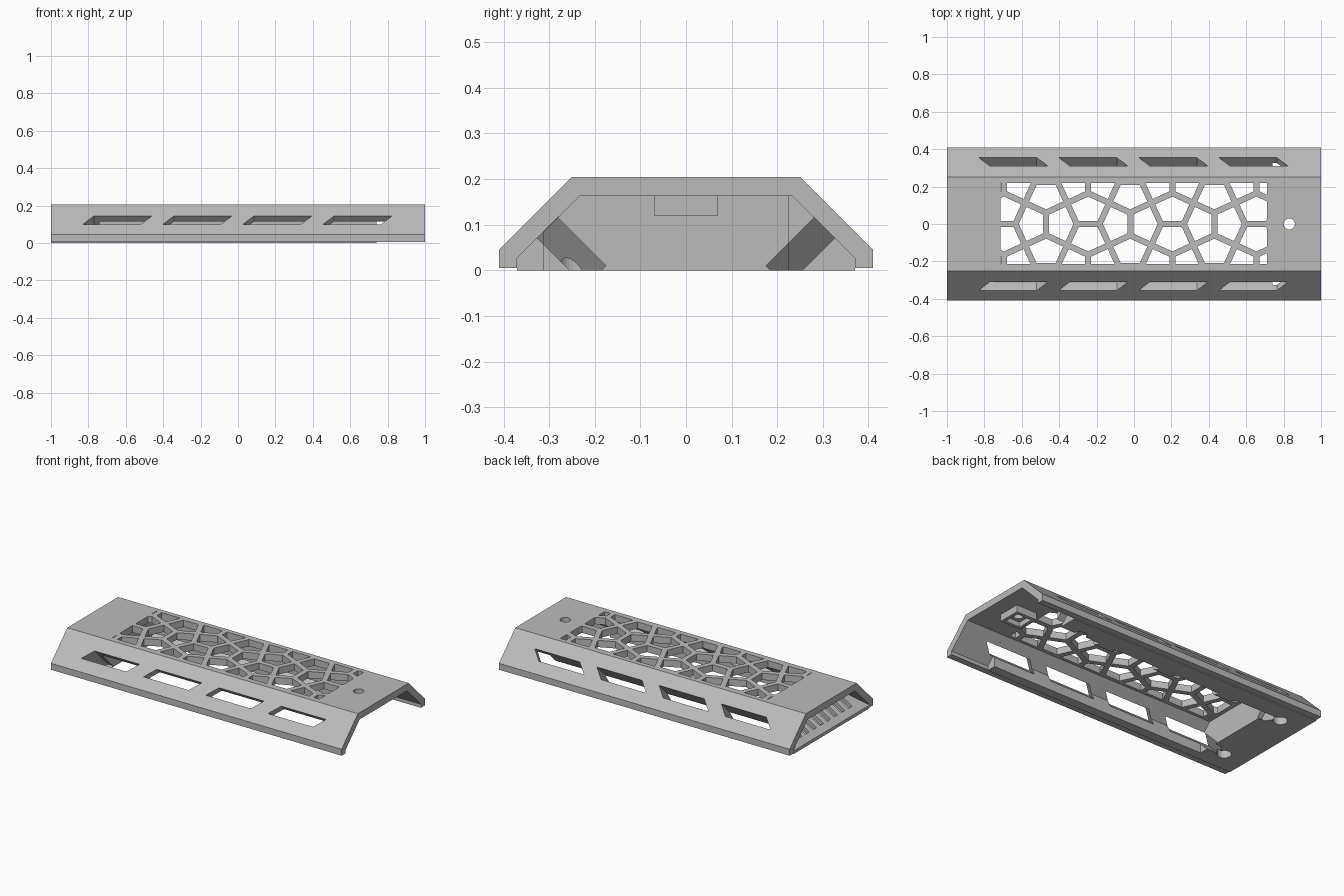
import bpy, bmesh, math
from mathutils import Vector

cube = bpy.data.objects.get("Cube")
if cube:
    bpy.data.objects.remove(cube, do_unlink=True)

# Single plain grey
grey = bpy.data.materials.new("plain_grey")
grey.use_nodes = True
colour = (0.5, 0.5, 0.5, 1)
grey.diffuse_color = colour
grey.node_tree.nodes["Principled BSDF"].inputs["Base Color"].default_value = colour


def make(name, solids):
    """Object made of prisms; each solid is a (start ring, end ring) pair."""
    bm = bmesh.new()
    for ring_a, ring_b in solids:
        a = [bm.verts.new(p) for p in ring_a]
        b = [bm.verts.new(p) for p in ring_b]
        bm.faces.new(a)
        bm.faces.new(b[::-1])
        for i in range(len(a)):
            j = (i + 1) % len(a)
            bm.faces.new((a[j], a[i], b[i], b[j]))
    bmesh.ops.recalc_face_normals(bm, faces=bm.faces)
    mesh = bpy.data.meshes.new(name)
    bm.to_mesh(mesh)
    bm.free()
    mesh.materials.append(grey)
    ob = bpy.data.objects.new(name, mesh)
    bpy.context.collection.objects.link(ob)
    return ob


def prism(ring, offset):
    ring = [Vector(p) for p in ring]
    return ring, [p + Vector(offset) for p in ring]


def along_x(profile, x0, x1):
    return prism([(x0, y, z) for y, z in profile], (x1 - x0, 0, 0))


def along_z(outline, z0, z1):
    return prism([(x, y, z0) for x, y in outline], (0, 0, z1 - z0))


def rect(x0, x1, y0, y1):
    return [(x0, y0), (x1, y0), (x1, y1), (x0, y1)]


def circle(x, y, r, n=32):
    return [(x + r * math.cos(math.tau * i / n), y + r * math.sin(math.tau * i / n))
            for i in range(n)]


def combine(target, name, solids, operation="DIFFERENCE"):
    tool = make(name, solids)
    tool.hide_render = True
    mod = target.modifiers.new(name, "BOOLEAN")
    mod.object, mod.operation, mod.solver = tool, operation, "EXACT"
    bpy.context.view_layer.objects.active = target
    bpy.ops.object.modifier_apply(modifier=name)
    bpy.data.objects.remove(tool, do_unlink=True)


def mirrored(half):
    return half + [(-y, z) for y, z in reversed(half)]


# Trapezoid cover with a solid core that sits slightly lower
CEIL, TOP, BASE = 0.163, 0.205, 0.005
outer = mirrored([(0.41, BASE), (0.41, 0.045), (0.25, TOP)])
inner = mirrored([(0.37, -0.1), (0.37, 0.027), (0.233, CEIL)])
cover = make("vented_cover", [along_x(outer, -1, 1)])
core = mirrored([(0.37, 0), (0.37, 0.02)])
combine(cover, "core", [along_x(core, -1, 0.74)], "UNION")

# Hollow open end, and the offset pocket under the lattice
combine(cover, "open_end", [along_x(inner, 0.74, 1.1)])
pocket = [(-0.312, -0.1), (0.225, -0.1), (0.225, CEIL), (-0.233, CEIL), (-0.312, 0.084)]
combine(cover, "pocket", [along_x(pocket, -0.74, 0.78)])

# Sloping ramp in the other end, with grooves running up it
SLOPE = 0.24 / 0.143


def ramp_x(z):
    return -1 + (z - 0.02) * SLOPE


mouth = mirrored([(0.37, 0.02), (0.37, 0.027), (0.233, CEIL)])
combine(cover, "ramp", [([(-1.1, y, z) for y, z in mouth],
                         [(ramp_x(z), y, z) for y, z in mouth])])
grooves = []
for i in range(8):
    y = (i - 3.5) * 0.07
    low, high, depth = 0.045, 0.135, 0.025
    side = [(ramp_x(low), low - depth), (ramp_x(high), high - depth),
            (ramp_x(high), high + 0.01), (ramp_x(low), low + 0.01)]
    grooves.append(prism([(x, y - 0.018, z) for x, z in side], (0, 0.036, 0)))
combine(cover, "grooves", grooves)

# Slanted slots cut square to both sloping sides
slots = []
for s in (-1, 1):
    for i in range(4):
        x = -0.83 + 0.428 * i
        ring = [(x, 0.355, 0.1), (x + 0.31, 0.355, 0.1),
                (x + 0.37, 0.31, 0.145), (x + 0.06, 0.31, 0.145)]
        ring = [(px, s * (py + 0.02), pz + 0.02) for px, py, pz in ring]
        slots.append(prism(ring, (0, -s * 0.155, -0.155)))
combine(cover, "slots", slots)

# Pentagon lattice: short bars alternate in direction on a square grid
STEP, HALF, STRUT = 0.225, 0.061, 0.032


def clip(poly, p, n):
    """Keep the part of a 2D polygon where (q - p) . n >= 0."""
    out = []
    for a, b in zip(poly, poly[1:] + poly[:1]):
        da, db = (a - p).dot(n), (b - p).dot(n)
        if da >= 0:
            out.append(a)
        if da * db < 0:
            out.append(a.lerp(b, da / (da - db)))
    return out


window = [Vector(p) for p in rect(-0.715, 0.71, -0.215, 0.22)]
cells = []
for i in range(-5, 6):
    for j in range(-2, 3):
        site = Vector((-0.02 + i * STEP, j * STEP))
        axis = Vector((0, 1)) if (i + j) % 2 == 0 else Vector((1, 0))
        for sign in (-1, 1):
            out = Vector((axis.y, axis.x)) * sign
            pent = [site + axis * HALF, site - axis * HALF,
                    site + (out - axis) * STEP / 2, site + out * (STEP - HALF),
                    site + (out + axis) * STEP / 2]
            centre = sum(pent, Vector((0, 0))) / 5
            cell = window
            for a, b in zip(pent, pent[1:] + pent[:1]):
                n = Vector((a.y - b.y, b.x - a.x)).normalized()
                if (centre - a).dot(n) < 0:
                    n = -n
                cell = clip(cell, a + n * STRUT / 2, n) if cell else cell
            if len(cell) > 2:
                cells.append(along_z(cell, CEIL - 0.02, TOP + 0.05))
combine(cover, "lattice_openings", cells)

# Square nut holder under the top, with its screw hole
combine(cover, "nut_holder", [along_z(rect(0.76, 0.9, -0.07, 0.07), 0.12, 0.18)], "UNION")
combine(cover, "nut_recess", [along_z(rect(0.78, 0.88, -0.05, 0.05), 0.1, 0.15)])
combine(cover, "screw_hole", [along_z(circle(0.83, 0, 0.03), 0.1, 0.3)])

# Blind mounting holes in the underside
combine(cover, "mounting_holes", [along_z(circle(x, y, 0.04), -0.1, 0.05)
                                  for x, y in ((-0.85, -0.24), (-0.85, 0.24), (0.6, 0.25))])
